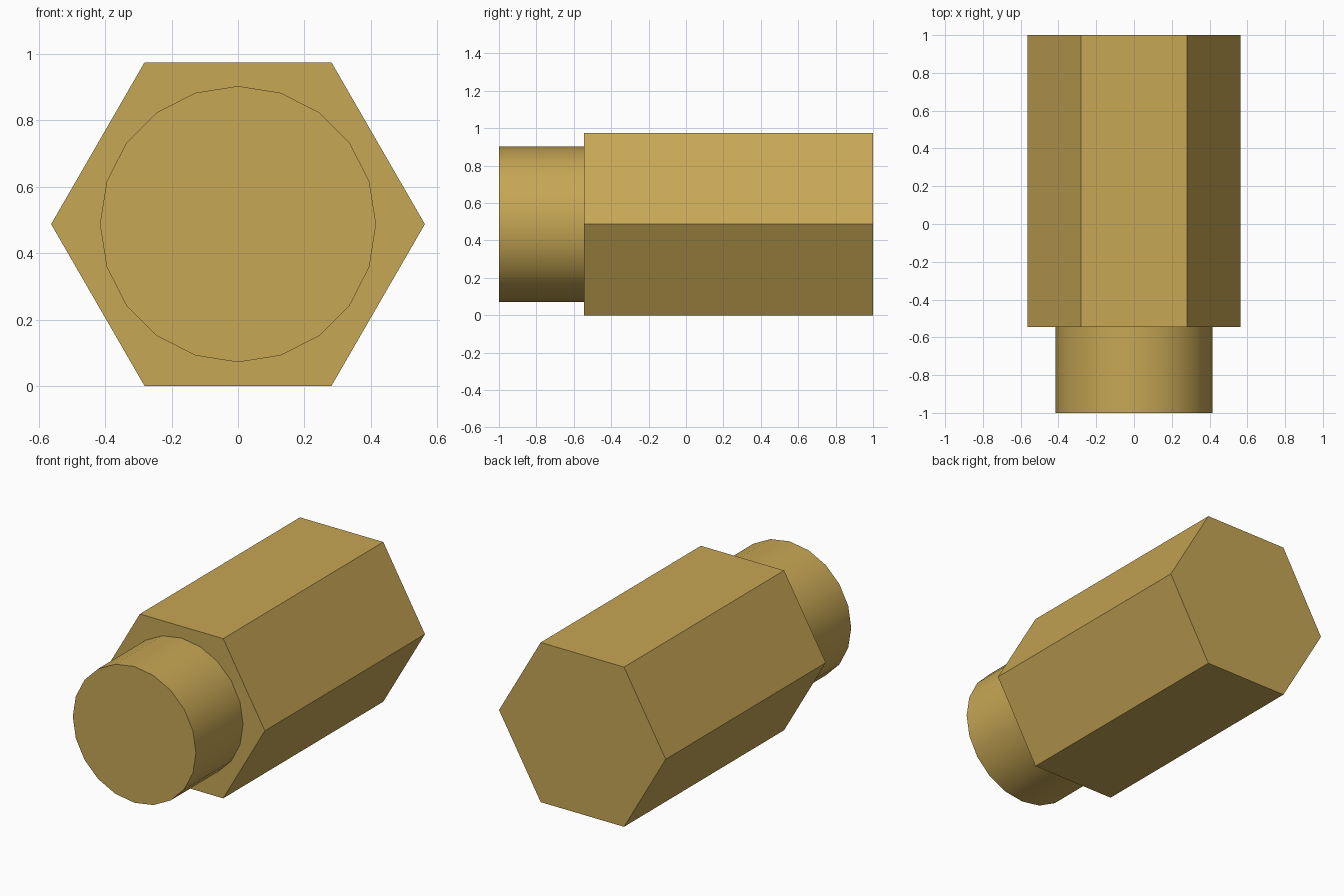
import bpy
import bmesh
from math import cos, sin, tau, radians, sqrt
from mathutils import Vector

cube = bpy.data.objects.get("Cube")
if cube:
    bpy.data.objects.remove(cube, do_unlink=True)

HEX_RADIUS = 0.563
AXIS_Z = HEX_RADIUS * sqrt(3) / 2  # bottom flat rests on the ground
SHOULDER_Y = -0.545

brass = bpy.data.materials.new("brass")
brass.use_nodes = True
colour = (0.57, 0.385, 0.09, 1)
brass.diffuse_color = colour
brass.node_tree.nodes["Principled BSDF"].inputs["Base Color"].default_value = colour


def prism(name, sides, radius, y_front, y_back, smooth=False):
    """Regular prism along y, with a corner pointing to +x."""
    bm = bmesh.new()
    ring = [bm.verts.new((radius * cos(tau * i / sides), y_front,
                          AXIS_Z + radius * sin(tau * i / sides)))
            for i in range(sides)]
    cap = bm.faces.new(ring)
    back = bmesh.ops.extrude_face_region(bm, geom=[cap], use_keep_orig=True)
    verts = [v for v in back["geom"] if isinstance(v, bmesh.types.BMVert)]
    bmesh.ops.translate(bm, verts=verts, vec=Vector((0, y_back - y_front, 0)))
    bmesh.ops.recalc_face_normals(bm, faces=bm.faces[:])
    mesh = bpy.data.meshes.new(name)
    bm.to_mesh(mesh)
    bm.free()
    mesh.materials.append(brass)
    obj = bpy.data.objects.new(name, mesh)
    bpy.context.collection.objects.link(obj)
    if smooth:
        bpy.ops.object.select_all(action="DESELECT")
        obj.select_set(True)
        bpy.context.view_layer.objects.active = obj
        bpy.ops.object.shade_smooth_by_angle(angle=radians(30))
    return obj


# Long hexagonal body
prism("hex_body", 6, HEX_RADIUS, SHOULDER_Y, 1)

# Round stub on the front end
prism("round_stub", 20, 0.416, -1, SHOULDER_Y, smooth=True)
